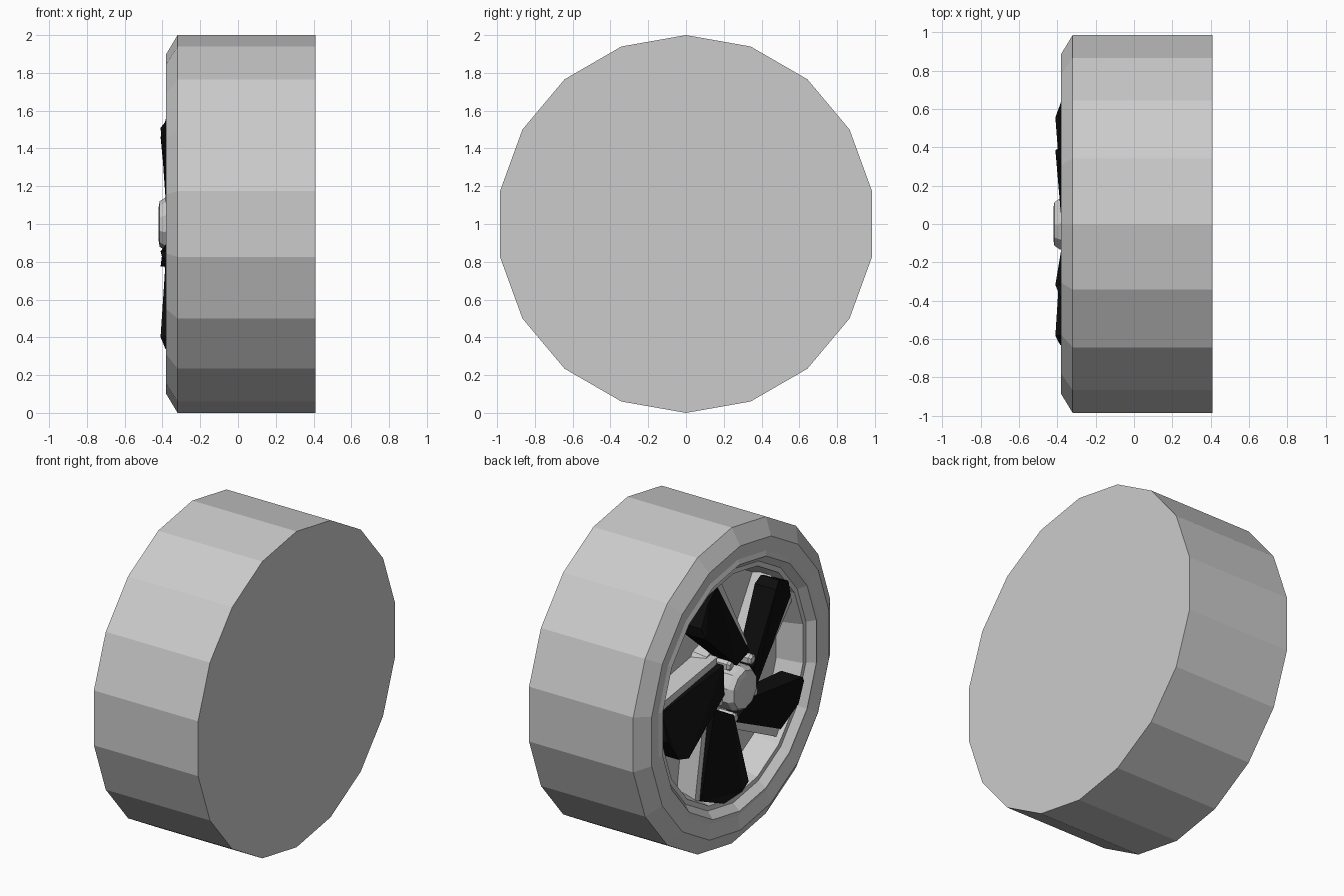
import bpy, bmesh, math

if "Cube" in bpy.data.objects:
    bpy.data.objects.remove(bpy.data.objects["Cube"])


def finish(name, bm, mat=None):
    bmesh.ops.recalc_face_normals(bm, faces=bm.faces)
    me = bpy.data.meshes.new(name)
    bm.to_mesh(me)
    bm.free()
    ob = bpy.data.objects.new(name, me)
    bpy.context.collection.objects.link(ob)
    if mat:
        me.materials.append(mat)
    return ob


def polar(x, r, deg):
    # wheel axis runs along x at z = 1; angle measured from up towards +y
    a = math.radians(deg)
    return (x, r * math.sin(a), 1 + r * math.cos(a))


def lathe(name, profile, sides, centre=(0, 0), start=0):
    # profile of (x, radius) turned about the x direction
    bm = bmesh.new()
    rings = []
    for x, r in profile:
        ring = []
        for i in range(sides):
            p = polar(x, r, start + 360 * i / sides)
            ring.append(bm.verts.new((x, p[1] + centre[0], p[2] + centre[1])))
        rings.append(ring)
    for a, b in zip(rings, rings[1:]):
        for i in range(sides):
            j = (i + 1) % sides
            bm.faces.new((a[i], a[j], b[j], b[i]))
    bm.faces.new(rings[0])
    bm.faces.new(rings[-1])
    return finish(name, bm)


def slab(name, pts, back, mat=None):
    # pts of (x, radius, angle) form the front, extruded straight to x = back
    bm = bmesh.new()
    f = [bm.verts.new(polar(*p)) for p in pts]
    b = [bm.verts.new(polar(back, p[1], p[2])) for p in pts]
    front = bm.faces.new(f)
    bm.faces.new(b)
    for i in range(len(f)):
        j = (i + 1) % len(f)
        bm.faces.new((f[i], f[j], b[j], b[i]))
    bmesh.ops.triangulate(bm, faces=[front])
    return finish(name, bm, mat)


black = bpy.data.materials.new("black")
black.diffuse_color = (0.004, 0.004, 0.004, 1)
black.use_nodes = True
black.node_tree.nodes["Principled BSDF"].inputs["Base Color"].default_value = black.diffuse_color

# tyre, stepped rim lip and recessed disc in one turned body
lathe("tyre_and_rim", [(0.41, 1), (-0.32, 1), (-0.38, 0.9), (-0.365, 0.81),
                       (-0.375, 0.78), (-0.33, 0.74), (-0.33, 0.71),
                       (-0.26, 0.69), (-0.17, 0.67)], 18)

# hub base and cap
lathe("hub_base", [(-0.17, 0.3), (-0.26, 0.28)], 10)
lathe("hub_cap", [(-0.25, 0.14), (-0.385, 0.14), (-0.415, 0.12), (-0.42, 0.09)], 10)

# five tilted pinwheel spokes, each on a grey backing, with a lug nut between
for k in range(5):
    a = 25 + 72 * k
    slab(f"spoke_{k}", [(-0.38, 0.16, a - 12), (-0.41, 0.60, a + 15),
                        (-0.385, 0.66, a + 12), (-0.36, 0.70, a),
                        (-0.31, 0.69, a - 14), (-0.35, 0.22, a - 63)],
         -0.26, black)
    slab(f"spoke_backing_{k}", [(-0.30, 0.17, a - 15), (-0.30, 0.68, a + 8),
                                (-0.30, 0.70, a - 18), (-0.31, 0.26, a - 68)],
         -0.165)
    nut = polar(0, 0.185, a)
    lathe(f"lug_nut_{k}", [(-0.25, 0.035), (-0.36, 0.035), (-0.375, 0.022)], 6,
          (nut[1], nut[2] - 1))
